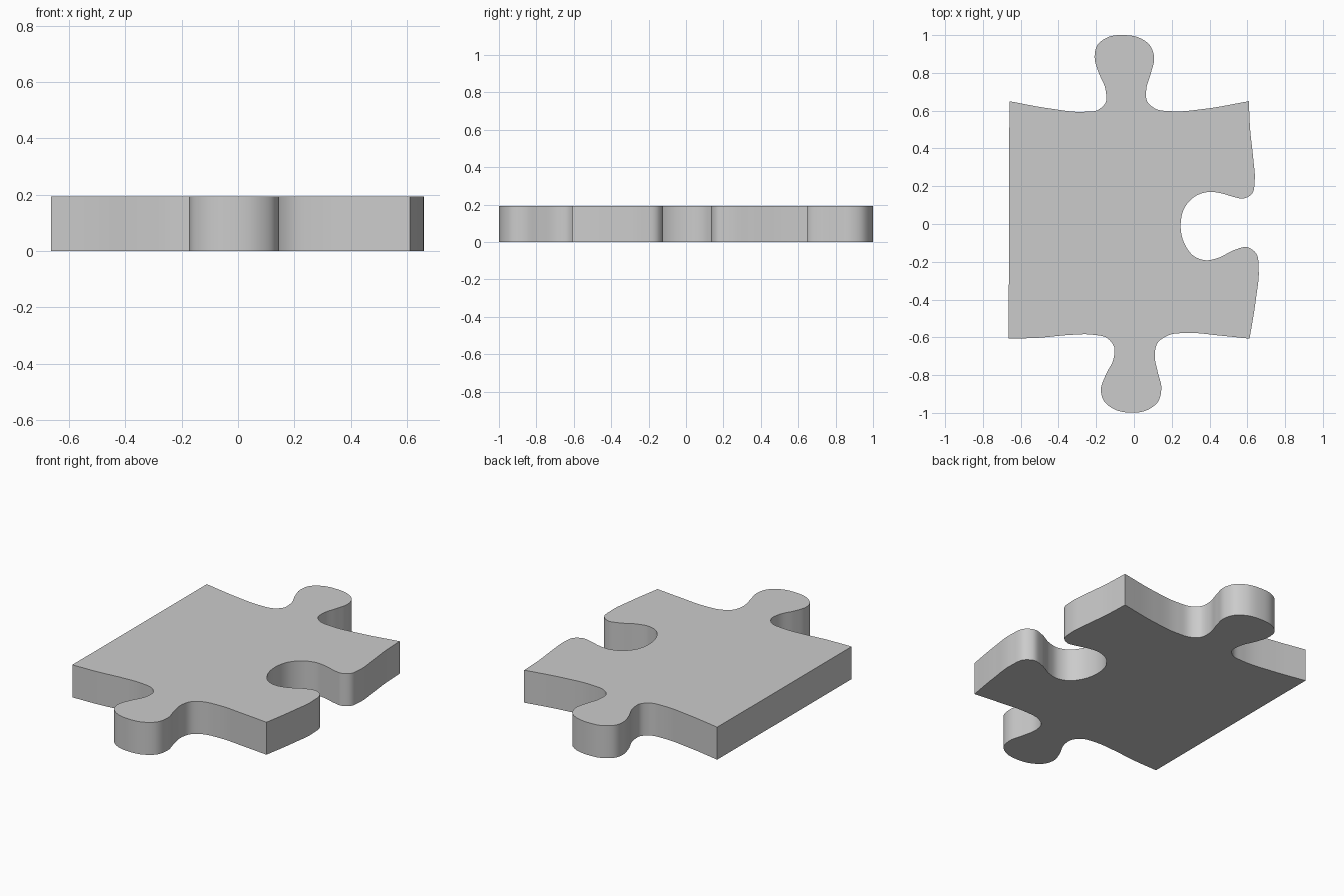
import bpy, bmesh, math
from mathutils import Vector

if "Cube" in bpy.data.objects:
    bpy.data.objects.remove(bpy.data.objects["Cube"])

THICKNESS = 0.193
STEPS = 6

# Edge profiles, each running clockwise from one sharp corner to the next
top_tab = [(-.66, .65), (-.45, .612), (-.27, .594), (-.19, .604), (-.15, .642), (-.15, .71),
           (-.19, .81), (-.208, .88), (-.195, .945), (-.14, .988), (-.05, 1.0), (.03, .985),
           (.085, .945), (.107, .88), (.09, .80), (.065, .71), (.07, .65), (.11, .612),
           (.20, .597), (.37, .609), (.608, .65)]
right_socket = [(.608, .65), (.615, .50), (.632, .34), (.639, .23), (.625, .16), (.58, .135),
                (.53, .143), (.46, .163), (.40, .17), (.33, .15), (.27, .09), (.247, -.01),
                (.27, -.11), (.32, -.172), (.38, -.192), (.45, -.178), (.53, -.138),
                (.60, -.123), (.645, -.153), (.66, -.24), (.645, -.40), (.612, -.607)]
bottom_tab = [(.612, -.607), (.45, -.59), (.28, -.577), (.18, -.59), (.125, -.63), (.11, -.69),
              (.125, -.78), (.145, -.87), (.128, -.94), (.07, -.985), (-.02, -.999), (-.11, -.978),
              (-.16, -.935), (-.175, -.88), (-.15, -.80), (-.11, -.72), (-.105, -.65),
              (-.14, -.605), (-.22, -.586), (-.35, -.588), (-.50, -.602), (-.664, -.607)]


def smooth_path(points):
    """Smooth curve through the points, ends left sharp; last point omitted."""
    p = [Vector(q) for q in points]
    p = [2 * p[0] - p[1]] + p + [2 * p[-1] - p[-2]]
    d = [(b - a).length for a, b in zip(p, p[1:])]

    def tangent(i):
        before, after = (p[i] - p[i - 1]) / d[i - 1], (p[i + 1] - p[i]) / d[i]
        return (before * d[i] + after * d[i - 1]) / (d[i] + d[i - 1])

    out = []
    for i in range(1, len(p) - 2):
        m0, m1 = tangent(i) * d[i], tangent(i + 1) * d[i]
        for s in range(STEPS):
            t = s / STEPS
            out.append(p[i] * (2*t**3 - 3*t**2 + 1) + m0 * (t**3 - 2*t**2 + t)
                       + p[i + 1] * (3*t**2 - 2*t**3) + m1 * (t**3 - t**2))
    return out


# Outline: three shaped edges, then the straight left edge
outline = []
for edge in (top_tab, right_socket, bottom_tab):
    outline += smooth_path(edge)
outline.append(Vector(bottom_tab[-1]))

# Solid piece extruded from the outline
bm = bmesh.new()
base = bm.faces.new([bm.verts.new((v.x, v.y, 0)) for v in outline])
result = bmesh.ops.extrude_face_region(bm, geom=[base], use_keep_orig=True)
raised = [g for g in result["geom"] if isinstance(g, bmesh.types.BMVert)]
bmesh.ops.translate(bm, verts=raised, vec=(0, 0, THICKNESS))
bmesh.ops.recalc_face_normals(bm, faces=bm.faces)
mesh = bpy.data.meshes.new("puzzle_piece")
bm.to_mesh(mesh)
bm.free()
piece = bpy.data.objects.new("puzzle_piece", mesh)
bpy.context.collection.objects.link(piece)

# Smooth curved walls, crisp rims and corners
bpy.context.view_layer.objects.active = piece
piece.select_set(True)
bpy.ops.object.shade_smooth_by_angle(angle=math.radians(30))
